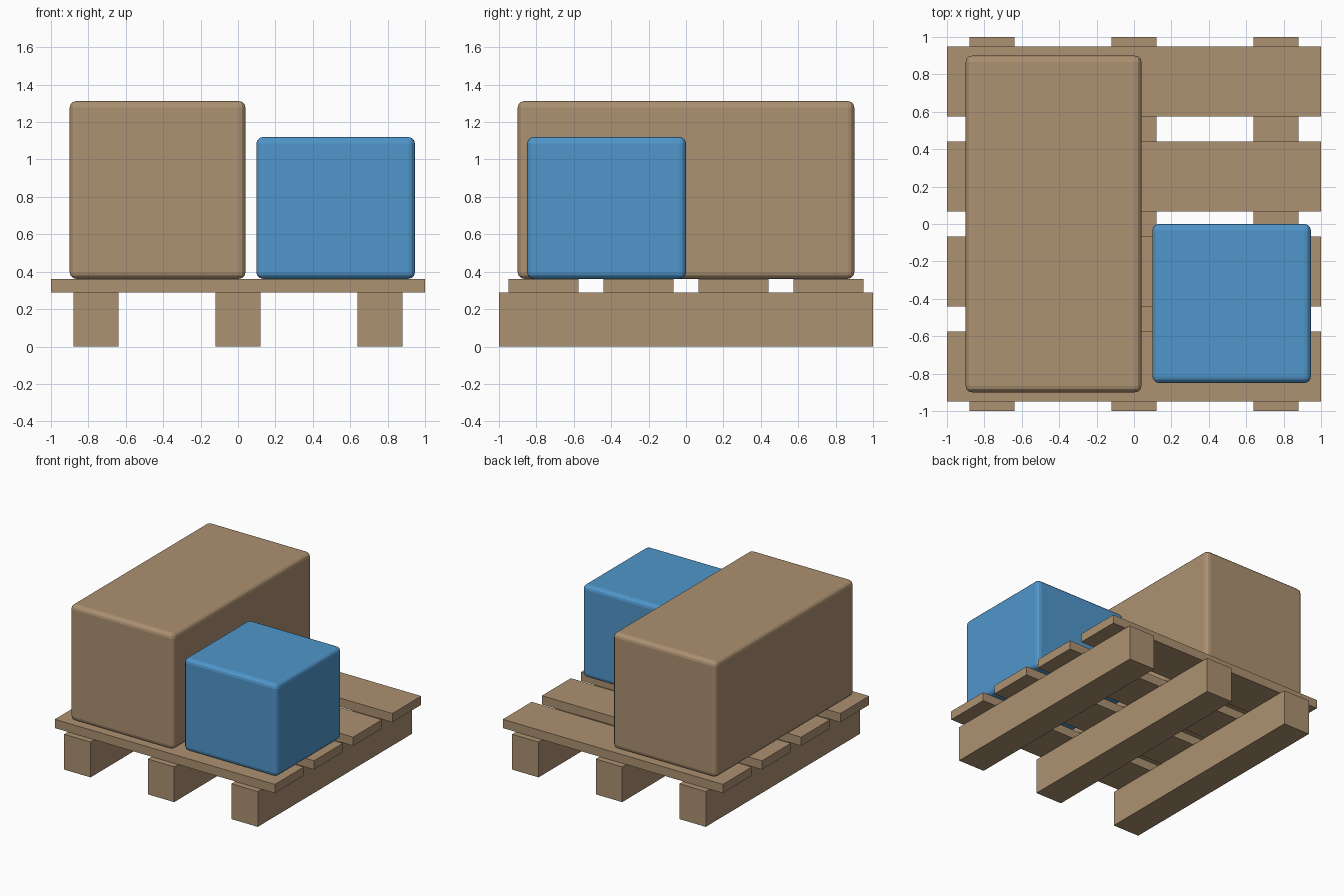
import bpy

if "Cube" in bpy.data.objects:
    bpy.data.objects.remove(bpy.data.objects["Cube"])


def material(name, rgb):
    mat = bpy.data.materials.new(name)
    mat.diffuse_color = (*rgb, 1.0)
    mat.use_nodes = True
    mat.node_tree.nodes["Principled BSDF"].inputs["Base Color"].default_value = mat.diffuse_color
    return mat


TAN = material("tan_wood", (0.413, 0.283, 0.165))
BLUE = material("blue", (0.080, 0.305, 0.597))


def box(name, lo, hi, mat, bevel=0.0):
    """Box between two opposite corners, with optionally rounded edges."""
    centre = [(a + b) / 2 for a, b in zip(lo, hi)]
    bpy.ops.mesh.primitive_cube_add(size=1, location=centre)
    obj = bpy.context.object
    obj.name = name
    obj.scale = [b - a for a, b in zip(lo, hi)]
    bpy.ops.object.transform_apply(location=False, rotation=False, scale=True)
    obj.data.materials.append(mat)
    if bevel:
        mod = obj.modifiers.new("rounded_edges", 'BEVEL')
        mod.width = bevel
        mod.segments = 3
        bpy.ops.object.modifier_apply(modifier=mod.name)
    return obj


# Pallet bearers, running front to back
for i, x in enumerate((-0.76, 0.0, 0.76)):
    box(f"pallet_bearer_{i + 1}", (x - 0.12, -1, 0), (x + 0.12, 1, 0.29), TAN)

# Pallet deck boards, running side to side
for i in range(4):
    y = -0.7625 + i * 0.5083
    box(f"deck_board_{i + 1}", (-1, y - 0.1875, 0.29), (1, y + 0.1875, 0.362), TAN)

# Cargo boxes
box("large_crate", (-0.90, -0.90, 0.362), (0.04, 0.90, 1.312), TAN, 0.035)
box("small_blue_crate", (0.098, -0.85, 0.362), (0.946, 0.0, 1.12), BLUE, 0.035)
